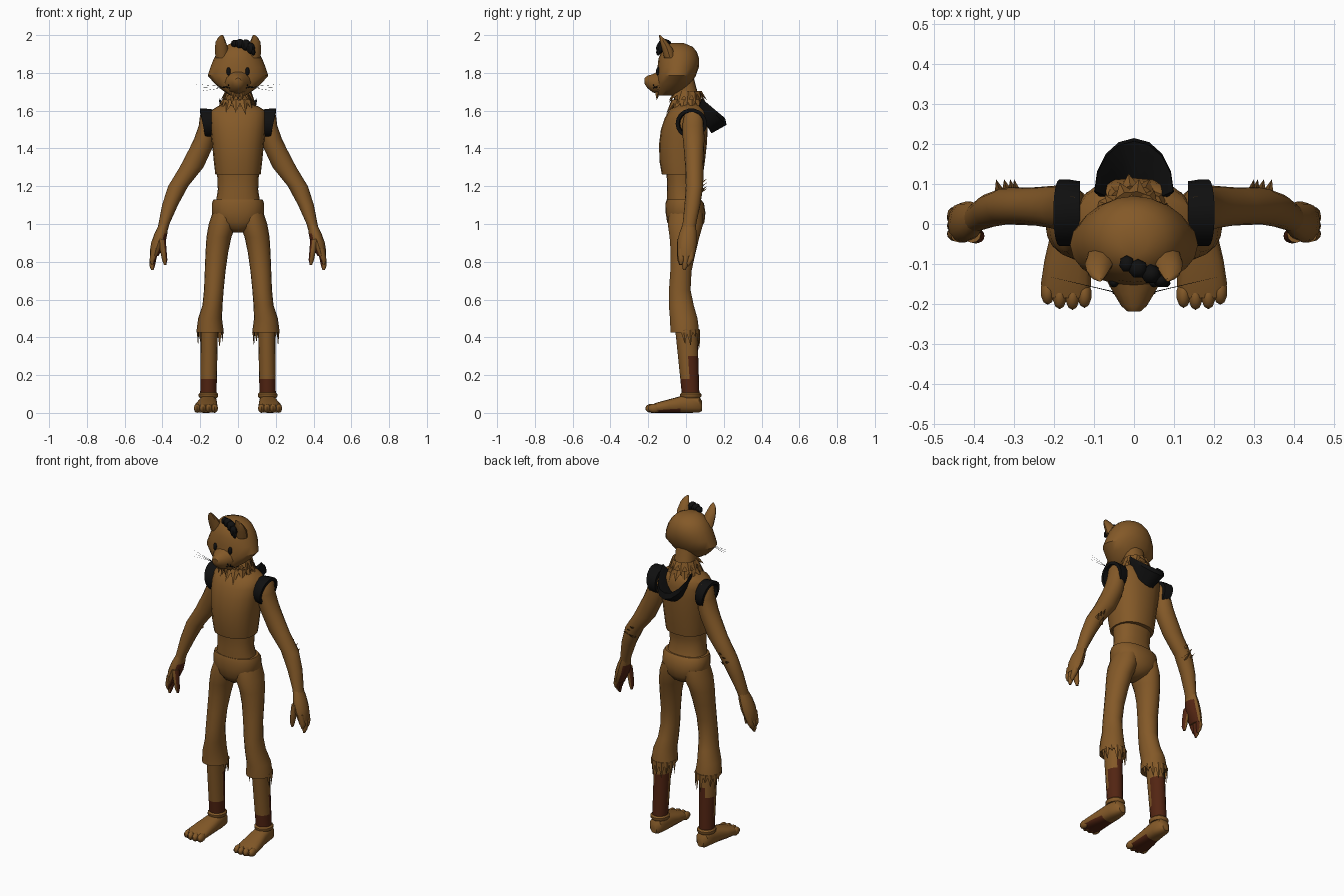
import bpy, bmesh, math, random
from mathutils import Vector

random.seed(4)


def material(name, rgb):
    m = bpy.data.materials.new(name)
    m.diffuse_color = (*rgb, 1)
    return m


BROWN = material("brown fur", (0.23, 0.10, 0.021))
RED = material("dark red skin", (0.085, 0.018, 0.006))
BLACK = material("black cloth", (0.005, 0.005, 0.005))


def finish(name, bm, mats, rule=None, angle=40):
    bmesh.ops.recalc_face_normals(bm, faces=bm.faces)
    if rule:
        for f in bm.faces:
            f.material_index = int(rule(f.calc_center_median(), f.normal))
    me = bpy.data.meshes.new(name)
    bm.to_mesh(me)
    bm.free()
    for m in mats:
        me.materials.append(m)
    for p in me.polygons:
        p.use_smooth = True
    me.set_sharp_from_angle(angle=math.radians(angle))
    ob = bpy.data.objects.new(name, me)
    bpy.context.collection.objects.link(ob)
    return ob


def sections(bm, rings, axis="z", n=16, power=2.0):
    """Loft rings (position along axis, c1, c2, r1, r2) and cap both ends."""
    rows = []
    for t, c1, c2, r1, r2 in rings:
        row = []
        for i in range(n):
            a = 2 * math.pi * i / n
            u, v = math.cos(a), math.sin(a)
            u = math.copysign(abs(u) ** (2 / power), u) * r1 + c1
            v = math.copysign(abs(v) ** (2 / power), v) * r2 + c2
            row.append(bm.verts.new((u, v, t) if axis == "z" else (u, t, v)))
        rows.append(row)
    for a, b in zip(rows, rows[1:]):
        for i in range(n):
            j = (i + 1) % n
            bm.faces.new((a[i], a[j], b[j], b[i]))
    bm.faces.new(rows[0])
    bm.faces.new(rows[-1])


def loft(name, rings, mats=(BROWN,), rule=None, axis="z", n=16, power=2.0):
    bm = bmesh.new()
    sections(bm, rings, axis, n, power)
    return finish(name, bm, mats, rule)


def body(name, rows, power=2.3, n=20):
    """Centred loft from (z, half width, front y, back y)."""
    return loft(name, [(z, 0, (f + b) / 2, r, (b - f) / 2) for z, r, f, b in rows],
                n=n, power=power)


def blobs(name, items, mat, n=10):
    bm = bmesh.new()
    for c, r in items:
        vs = bmesh.ops.create_uvsphere(bm, u_segments=n, v_segments=7, radius=1)["verts"]
        for v in vs:
            v.co = Vector([c[k] + v.co[k] * r[k] for k in range(3)])
    return finish(name, bm, (mat,))


def spikes(name, items, mat=BROWN, flat=0.35):
    """Flattened tufts from (base, tip, half width)."""
    bm = bmesh.new()
    for base, tip, w in items:
        base, tip = Vector(base), Vector(tip)
        d = (tip - base).normalized()
        out = Vector((base.x, base.y, 0)) - Vector((round(base.x / .15) * .15, 0, 0))
        side = d.cross(out if out.cross(d).length > 1e-4 else Vector((1, 0, 0))).normalized()
        up = side.cross(d) * w * flat
        q = [bm.verts.new(base + o) for o in (side * w, up, -side * w, -up)]
        t = bm.verts.new(tip)
        for i in range(4):
            bm.faces.new((q[i], q[(i + 1) % 4], t))
        bm.faces.new(q)
    return finish(name, bm, (mat,), angle=25)


# Torso, shirt and pelvis
body("waist", [(1.08, .125, -.10, .085), (1.13, .115, -.10, .07), (1.18, .107, -.10, .057),
               (1.23, .108, -.10, .06), (1.30, .115, -.11, .075)])
body("shirt", [(1.262, .108, -.11, .075), (1.262, .12, -.128, .09), (1.33, .128, -.14, .10),
               (1.42, .137, -.143, .11), (1.5, .146, -.133, .115), (1.56, .15, -.113, .115),
               (1.6, .143, -.09, .108), (1.622, .11, -.065, .095), (1.64, .06, -.04, .07)])
body("pelvis", [(.955, .025, -.05, .04), (.975, .07, -.08, .075), (1.01, .12, -.10, .098),
                (1.06, .139, -.108, .103), (1.11, .138, -.108, .095), (1.13, .13, -.102, .078)])
body("neck", [(1.58, .09, -.07, .095), (1.64, .068, -.06, .08), (1.72, .06, -.07, .055),
              (1.78, .06, -.07, .04)])

# Head and muzzle
body("head", [(1.68, .04, -.15, -.05), (1.71, .085, -.16, 0), (1.745, .125, -.158, .03),
              (1.785, .16, -.155, .052), (1.83, .146, -.151, .068), (1.875, .128, -.146, .07),
              (1.91, .108, -.132, .058), (1.938, .08, -.112, .036), (1.957, .035, -.08, -.01)],
     power=2.0)
loft("muzzle", [(-.08, 0, 1.755, .10, .075), (-.135, 0, 1.75, .072, .066),
                (-.175, 0, 1.745, .05, .05), (-.205, 0, 1.752, .032, .033),
                (-.219, 0, 1.757, .016, .016)], axis="y", n=14)
spikes("chin_beard", [((x, -.15, 1.70), (x * 1.2, -.155, 1.655), .018) for x in (-.02, 0, .02)],
       flat=.8)
blobs("eyes", [((s * .05, -.147, 1.808), (.012, .012, .022)) for s in (1, -1)], BLACK)
blobs("hair_tuft", [((-.018, -.10, 1.955), (.02, .022, .02)), ((.01, -.112, 1.955), (.026, .025, .025)),
                    ((.042, -.125, 1.948), (.026, .026, .03)), ((.068, -.14, 1.93), (.022, .02, .03)),
                    ((.08, -.147, 1.91), (.012, .012, .018))], BLACK, n=7)
blobs("whisker_spots", [((s * x, y, z), (.004, .004, .004)) for s in (1, -1) for x, y, z in
                        ((.05, -.172, 1.735), (.044, -.172, 1.72), (.058, -.155, 1.725))], BLACK, n=6)
spikes("whiskers", [((s * .05, -.17, 1.725), (s * .22, -.13, z), .0012)
                    for s in (1, -1) for z in (1.70, 1.72, 1.74)], BLACK, flat=1)

# Shaggy neck ruff in two layers
ruff = []
for layer, (r, zb, zt) in enumerate(((.062, 1.70, 1.64), (.075, 1.655, 1.585))):
    for i in range(13):
        a = 2 * math.pi * (i + layer / 2) / 13
        c, s = math.cos(a), math.sin(a)
        k = r + random.uniform(.028, .042)
        drop = random.uniform(-.01, .02)
        ruff.append(((c * r, .01 + s * r * 1.05, zb), (c * k, .005 + s * k * 1.05, zt + drop), .026))
spikes("neck_ruff", ruff)

# Slumped hood behind the neck
bm = bmesh.new()
rows = []
profile = ((.06, .05, .06, 1.62, 1.52), (.075, .06, .075, 1.60, 1.48), (.10, .08, .135, 1.65, 1.525),
           (.098, .082, .125, 1.665, 1.56), (.07, .07, .08, 1.63, 1.54))
for rx, y0, dy, z0, z1 in profile:
    row = []
    for i in range(9):
        a = math.pi * (i / 8 - .5)
        k = math.cos(a)
        row.append(bm.verts.new((rx * math.sin(a), y0 + dy * k, z0 + (z1 - z0) * k)))
    rows.append(row)
for a, b in zip(rows, rows[1:] + rows[:1]):
    for i in range(8):
        bm.faces.new((a[i], a[i + 1], b[i + 1], b[i]))
bm.faces.new([r[0] for r in rows])
bm.faces.new([r[-1] for r in rows])
finish("hood", bm, (BLACK,))

for s, label in ((1, "left"), (-1, "right")):
    # Ear
    loft(label + "_ear", [(1.88, s * .083, -.085, .036, .032), (1.93, s * .088, -.10, .035, .03),
                          (1.965, s * .091, -.118, .027, .02), (1.988, s * .089, -.132, .016, .01),
                          (2.0, s * .085, -.14, .005, .004)], n=10)

    # Black armhole band
    bm = bmesh.new()
    loops = []
    for r, edge in ((.95, 0), (1, .5), (1.0, 1), (.78, 1), (.7, 0)):
        ring = []
        for i in range(18):
            a = 2 * math.pi * i / 18
            low = (1 - math.sin(a)) / 2
            inner, outer = .135, .202 - .03 * low
            ring.append(bm.verts.new((s * (inner + (outer - inner) * edge),
                                      .028 + .083 * r * math.cos(a), 1.532 + .08 * r * math.sin(a))))
        loops.append(ring)
    for a, b in zip(loops, loops[1:] + loops[:1]):
        for i in range(18):
            j = (i + 1) % 18
            bm.faces.new((a[i], a[j], b[j], b[i]))
    finish(label + "_armhole", bm, (BLACK,))

    # Arm
    arm = [(1.60, .16, .04, .025, .03), (1.575, .165, .04, .036, .05), (1.52, .163, .038, .045, .058),
           (1.45, .178, .04, .055, .057), (1.4, .197, .042, .06, .054), (1.3, .246, .044, .063, .048),
           (1.2, .317, .045, .053, .046), (1.1, .36, .034, .042, .042), (1.0, .392, .018, .029, .036),
           (.96, .402, .012, .028, .036)]
    loft(label + "_arm", [(z, s * x, y, rx, ry) for z, x, y, rx, ry in arm])
    spikes(label + "_elbow_fur", [((s * x, .07, z), (s * (x + .01), .112, z + .03), .018)
                                  for x, z in ((.29, 1.21), (.315, 1.19), (.335, 1.17), (.30, 1.16))])

    # Hand with dark red palm
    bm = bmesh.new()
    parts = [[(1.0, .393, .017, .024, .034), (.95, .408, .01, .034, .046), (.9, .422, .005, .038, .051),
              (.86, .435, .003, .031, .049), (.83, .444, .0, .022, .044)]]
    for y, tip in ((-.028, .785), (0, .756), (.028, .775)):
        parts.append([(.87, .438, y, .02, .018), (.82, .449, y * .9, .018, .018),
                      (tip + .02, .454, y * .7 - .005, .014, .015), (tip, .453, y * .6 - .01, .006, .006)])
    parts.append([(.92, .405, -.025, .022, .022), (.86, .395, -.03, .017, .019),
                  (.81, .388, -.03, .014, .016), (.782, .386, -.028, .006, .007)])
    for p in parts:
        sections(bm, [(z, s * x, y, rx, ry) for z, x, y, rx, ry in p], n=12)
    finish(label + "_hand", bm, (BROWN, RED),
           lambda c, n: n.x * s < -.6 and c.z < .94)

    # Trouser leg with ragged cuff
    leg = [(.425, .148, -.005, .058, .06), (.425, .148, -.006, .073, .077), (.5, .148, -.012, .063, .074),
           (.57, .135, -.025, .053, .067), (.65, .128, -.033, .052, .058), (.75, .121, -.027, .055, .057),
           (.85, .112, -.015, .06, .067), (.93, .101, -.008, .066, .08), (1.0, .082, -.003, .073, .095),
           (1.06, .07, 0, .065, .09)]
    loft(label + "_trouser_leg", [(z, s * x, y, rx, ry) for z, x, y, rx, ry in leg], n=18)
    rag = []
    for i in range(9):
        a = math.pi * (i / 8 * 1.1 - .05)
        x, y = .148 + .066 * math.cos(a), .068 * math.sin(a)
        rag.append(((s * x, y, .44), (s * x, y + .006, random.uniform(.33, .4)), .02))
    spikes(label + "_cuff_tatters", rag)

    # Shin: dark red ankle band and calf
    shin = []
    for i in range(13):
        t = i / 12
        shin.append((.09 + .36 * t, s * (.157 - .005 * t), .025 - .024 * t, .043 + .003 * t, .046 + .013 * t))
    loft(label + "_shin", shin, (BROWN, RED),
         lambda c, n: c.z < .175 or (n.y > .15 and c.z < .37 - .08 * (n.x * s > .5)))
    loft(label + "_ankle_trim", [(.08, s * .157, .025, .046, .05), (.088, s * .157, .025, .052, .056),
                                 (.1, s * .157, .025, .052, .056), (.108, s * .157, .025, .044, .048)])

    # Foot and toes
    loft(label + "_foot", [(.086, s * .157, .035, .02, .025), (.07, s * .157, .045, .038, .043),
                           (.02, s * .157, .049, .046, .049), (-.03, s * .16, .044, .05, .044),
                           (-.09, s * .166, .036, .058, .036), (-.15, s * .17, .028, .063, .028),
                           (-.185, s * .17, .022, .055, .021)],
         (BROWN, RED), lambda c, n: n.z < -.6 and c.y < -.05, axis="y", power=2.6)
    blobs(label + "_toes", [((s * (.17 + dx), y, .024), (.0185, .035, .024)) for dx, y in
                            ((-.046, -.176), (-.016, -.181), (.016, -.179), (.046, -.168))], BROWN)
